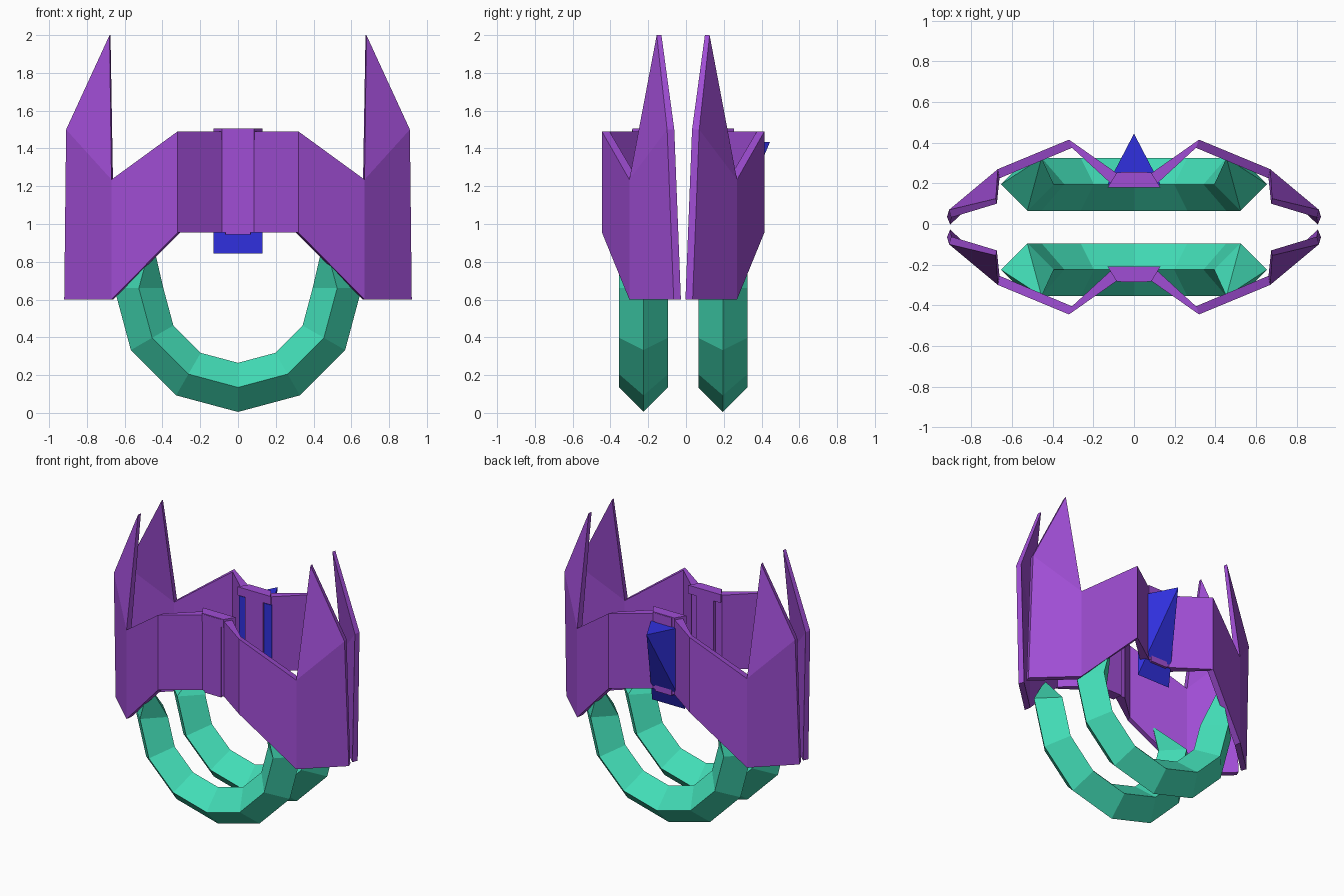
import bpy, bmesh, math

if "Cube" in bpy.data.objects:
    bpy.data.objects.remove(bpy.data.objects["Cube"])

YC = -0.015  # plane between the front and back halves


def material(name, rgb):
    m = bpy.data.materials.new(name)
    m.diffuse_color = (*rgb, 1)
    m.use_nodes = True
    m.node_tree.nodes["Principled BSDF"].inputs["Base Color"].default_value = m.diffuse_color
    return m


PURPLE = material("purple", (0.35, 0.075, 0.66))
GREEN = material("sea green", (0.055, 0.72, 0.47))
BLUE = material("blue", (0.03, 0.03, 0.74))


def make(name, verts, faces, mat):
    bm = bmesh.new()
    vs = [bm.verts.new(v) for v in verts]
    for f in faces:
        bm.faces.new([vs[i] for i in f])
    bmesh.ops.recalc_face_normals(bm, faces=bm.faces)
    me = bpy.data.meshes.new(name)
    bm.to_mesh(me)
    bm.free()
    me.materials.append(mat)
    ob = bpy.data.objects.new(name, me)
    bpy.context.collection.objects.link(ob)
    return ob


def place(pts, side):
    """(x, distance from mid plane, z) -> world"""
    return [(x, YC + side * v, z) for x, v, z in pts]


def prism(name, outline, z0, z1, side, mat):
    n = len(outline)
    pts = [(x, v, z) for z in (z0, z1) for x, v in outline]
    faces = [range(n), range(n, 2 * n)]
    faces += [(i, (i + 1) % n, n + (i + 1) % n, n + i) for i in range(n)]
    return make(name, place(pts, side), faces, mat)


def shell(name, side):
    # right half: wing edge, spike, corner, shoulder, centre
    outer = [(.92, .05, .6), (.91, .085, 1.5), (.68, .14, 2.0), (.67, .285, 1.235), (.67, .285, .6),
             (.32, .43, 1.49), (.32, .43, .955), (.085, .265, 1.49), (.085, .265, .955)]
    inner = [(.905, .012, .6), (.90, .047, 1.5), (.675, .115, 2.0), (.662, .24, 1.235), (.662, .24, .6),
             (.305, .39, 1.49), (.305, .39, .955), (.12, .22, 1.49), (.12, .22, .955)]
    half = [(0, 1, 3, 4), (1, 2, 3), (4, 3, 5, 6), (6, 5, 7, 8)]
    skin = half + [tuple(9 + i for i in reversed(f)) for f in half] + [(8, 7, 16, 17)]

    def flip(pts):
        return pts + [(-x, v, z) for x, v, z in pts]
    edges = {}
    for f in skin:
        for a, b in zip(f, f[1:] + f[:1]):
            edges.setdefault(frozenset((a, b)), []).append((a, b))
    # rim between the outer and inner skins
    rim = [(e[0][0], e[0][1], e[0][1] + 18, e[0][0] + 18) for e in edges.values() if len(e) == 1]
    back = [tuple(i + 18 for i in reversed(f)) for f in skin]
    make(name, place(flip(outer) + flip(inner), side), skin + back + rim, PURPLE)


def ring(name, side):
    # lower half of a 12-sided ring with a diamond section
    pts, faces = [], []
    for k in range(7):
        a = math.pi + k * math.pi / 6
        for r, v in ((.655, .21), (.525, .34), (.395, .21), (.525, .08)):
            pts.append((r * math.cos(a), v, .66 + r * math.sin(a)))
        if k:
            b = 4 * k
            for j in range(4):
                n = (j + 1) % 4
                faces.append((b - 4 + j, b - 4 + n, b + n, b + j))
    # pointed ends reaching up into the shell
    for start, x in ((0, -.455), (24, .455)):
        tip = len(pts)
        pts.append((x, .34, .92))
        faces += [(start + j, start + (j + 1) % 4, tip) for j in range(4)]
    make(name, place(pts, side), faces, GREEN)


for label, side in (("front", -1), ("back", 1)):
    shell(label + "_shell", side)
    ring(label + "_ring", side)
    prism(label + "_centre_rib", [(-.07, .195), (.07, .195), (.065, .27), (-.065, .27)],
          .945, 1.5, side, PURPLE)
    prism(label + "_centre_cap", [(-.13, .195), (.13, .195), (.085, .268), (-.085, .268)],
          1.445, 1.505, side, PURPLE)

# blue wedge on the back: wide plate with a point at the top
make("back_wedge", [(-.13, .195, .845), (.13, .195, .845), (.13, .195, 1.435),
                    (-.13, .195, 1.435), (0, .445, 1.435)],
     [(0, 1, 2, 3), (0, 1, 4), (1, 2, 4), (2, 3, 4), (3, 0, 4)], BLUE)
